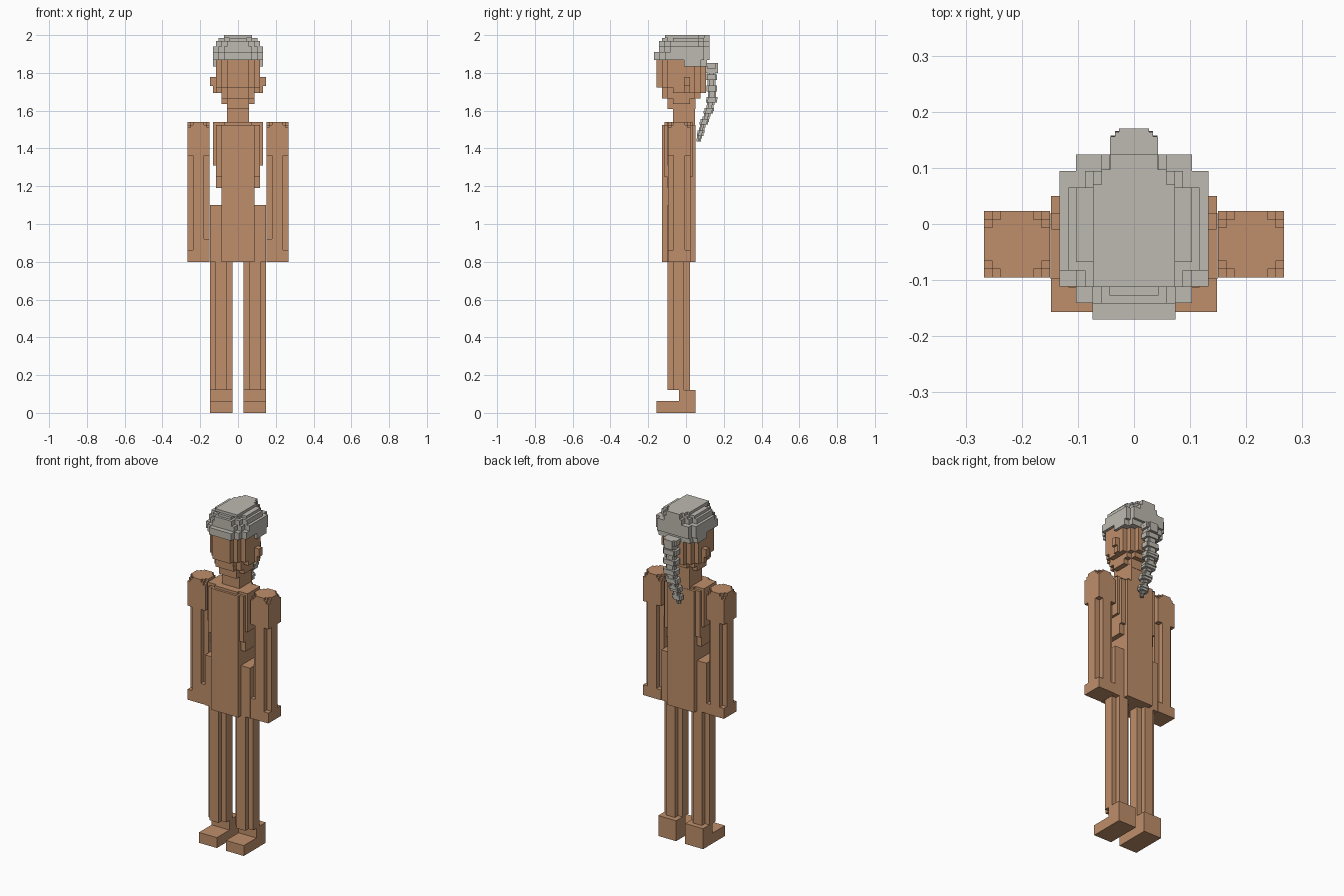
import bpy, bmesh

if "Cube" in bpy.data.objects:
    bpy.data.objects.remove(bpy.data.objects["Cube"], do_unlink=True)


def material(name, rgb):
    m = bpy.data.materials.new(name)
    m.diffuse_color = (*rgb, 1)
    m.use_nodes = True
    m.node_tree.nodes["Principled BSDF"].inputs["Base Color"].default_value = (*rgb, 1)
    return m


SKIN = material("warm brown skin", (0.52, 0.275, 0.147))
HAIR = material("light grey hair", (0.515, 0.49, 0.44))
V = 0.0295          # large block size
S = V / 2           # small block size


def stair(x, y, sx, sy, n, step):
    """Corner cut into n square steps, running from the y side to the x side."""
    if n == 0:
        return [(x, y)]
    pts = []
    for i in range(n):
        px = x - sx * (n - i) * step
        pts += [(px, y - sy * i * step), (px, y - sy * (i + 1) * step)]
    return pts + [(x, y - sy * n * step)]


def layer(bm, x0, x1, y0, y1, z0, z1, front=0, back=0, step=V):
    """One block layer with stepped front and back corners."""
    pts = stair(x1, y1, 1, 1, back, step)[::-1]
    pts += stair(x0, y1, -1, 1, back, step)
    pts += stair(x0, y0, -1, -1, front, step)[::-1]
    pts += stair(x1, y0, 1, -1, front, step)
    low = [bm.verts.new((x, y, z0)) for x, y in pts]
    high = [bm.verts.new((x, y, z1)) for x, y in pts]
    bm.faces.new(low[::-1])
    bm.faces.new(high)
    n = len(pts)
    for i in range(n):
        j = (i + 1) % n
        bm.faces.new((low[i], low[j], high[j], high[i]))


def part(name, mat, layers, mirror=False):
    bm = bmesh.new()
    for l in layers:
        layer(bm, *l)
    mesh = bpy.data.meshes.new(name)
    bm.to_mesh(mesh)
    bm.free()
    mesh.materials.append(mat)
    ob = bpy.data.objects.new(name, mesh)
    bpy.context.collection.objects.link(ob)
    if mirror:
        ob.modifiers.new("Mirror", "MIRROR").use_axis = (True, False, False)
    return ob


def sym(w, *rest):
    return (-w, w, *rest)


# Legs and feet, mirrored
part("legs", SKIN, [(0.03, 0.148, -0.098, 0.02, 0.12, 0.81, 1, 1)], True)
part("feet", SKIN, [
    (0.03, 0.148, -0.157, 0.05, 0, 0.062),
    (0.03, 0.148, -0.038, 0.05, 0.062, 0.122),
], True)

# Arms: square hand, notched forearm, square shoulder, stepped cap
AX0, AX1, AY0, AY1 = 0.15, 0.267, -0.095, 0.023
part("arms", SKIN, [
    (AX0, AX1, AY0, AY1, 0.80, 0.862),
    (AX0, AX1, AY0, AY1, 0.862, 1.362, 1, 1),
    (AX0, AX1, AY0, AY1, 1.362, 1.51),
    (AX0, AX1, AY0, AY1, 1.51, 1.525, 1, 1, S),
    (AX0, AX1, AY0, AY1, 1.525, 1.54, 2, 2, S),
], True)
part("thumbs", SKIN, [(AX0, AX0 + V, AY0, AY0 + V, 0.862, 0.92)], True)

# Torso: deep centre slab with thinner stepped sides
part("torso", SKIN, [
    sym(0.088, -0.127, 0.05, 0.80, 1.525),
    sym(0.075, -0.113, 0.035, 1.525, 1.54),
])
part("hips", SKIN, [sym(0.149, -0.098, 0.02, 0.80, 1.10)])
part("ribs", SKIN, [
    sym(0.117, -0.098, 0.02, 1.19, 1.31),
    sym(0.117, -0.113, 0.035, 1.25, 1.525),
    sym(0.132, -0.098, 0.02, 1.31, 1.54),
])
part("neck", SKIN, [sym(0.058, -0.07, 0.048, 1.50, 1.66)])

# Head, widening upward from the chin
part("head", SKIN, [
    sym(0.058, -0.098, 0.05, 1.61, 1.635),
    sym(0.088, -0.098, 0.05, 1.635, 1.664, 1, 1),
    sym(0.088, -0.128, 0.077, 1.664, 1.693, 1, 1),
    sym(0.117, -0.128, 0.106, 1.693, 1.722, 2, 2),
    sym(0.117, -0.157, 0.106, 1.722, 1.90, 2, 2),
])
part("ears", SKIN, [
    (0.11, 0.132, -0.01, 0.02, 1.693, 1.735),
    (0.11, 0.147, -0.01, 0.02, 1.73, 1.778),
], True)

# Hair cap, rising in steps
part("hair_cap", HAIR, [
    sym(0.133, -0.01, 0.11, 1.835, 1.87, 0, 1),
    sym(0.133, -0.17, 0.124, 1.868, 1.91, 2, 1),
    sym(0.133, -0.142, 0.124, 1.91, 1.94, 2, 1),
    sym(0.117, -0.142, 0.124, 1.94, 1.97, 2, 2),
    sym(0.103, -0.127, 0.124, 1.97, 1.985, 2, 2),
    sym(0.073, -0.112, 0.07, 1.985, 2.0),
    sym(0.058, 0.069, 0.097, 1.985, 2.0),
    sym(0.043, 0.096, 0.124, 1.985, 2.0),
])

# Braid: alternating thick and thin links along a bent path
path = [(1.85, 0.135, 0.034), (1.66, 0.137, 0.034), (1.60, 0.122, 0.03),
        (1.53, 0.092, 0.026), (1.44, 0.066, 0.018)]


def along(z):
    for (za, ya, wa), (zb, yb, wb) in zip(path, path[1:]):
        if z >= zb:
            t = (za - z) / (za - zb)
            return ya + t * (yb - ya), wa + t * (wb - wa)
    return path[-1][1:]


links = []
count = 28
for i in range(count):
    z1 = 1.85 - i * S
    y, w = along(z1 - S / 2)
    thick = i % 4 < 2
    wide, deep = (w + 0.008, w * 0.85) if thick else (w - 0.006, w * 0.62)
    links.append(sym(wide, y - deep, y + deep, z1 - S, z1, 1, 1, 0.008))
part("braid", HAIR, links)
part("braid_root", HAIR, [
    sym(0.043, 0.10, 0.155, 1.835, 1.852),
    sym(0.027, 0.10, 0.17, 1.80, 1.852),
])
